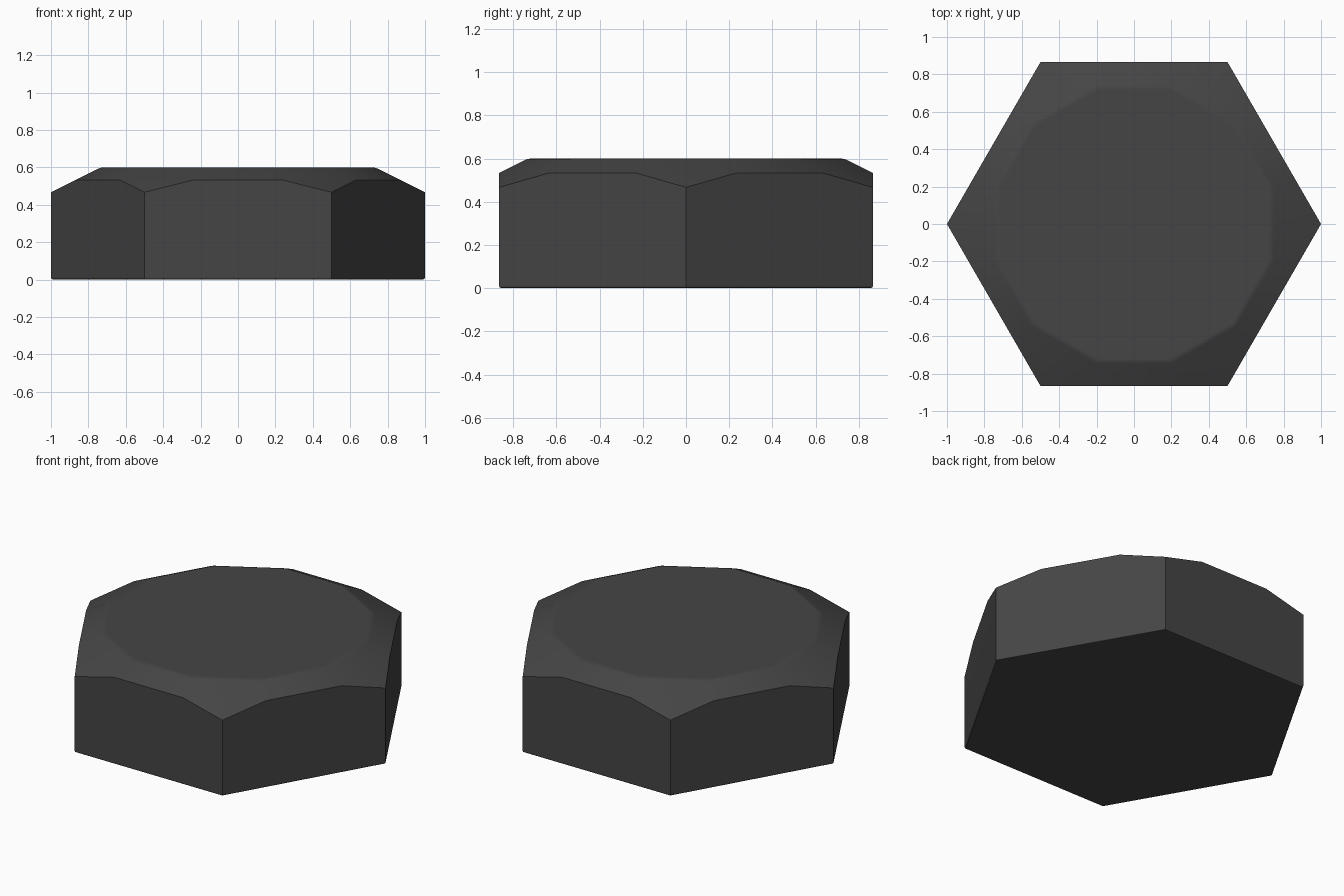
import bpy, bmesh
from math import cos, sin, radians
from mathutils import Vector

if "Cube" in bpy.data.objects:
    bpy.data.objects.remove(bpy.data.objects["Cube"])

HEIGHT, TOP_APOTHEM, SLOPE = 0.6, 0.733, 0.5

# hexagonal prism, corners on the x axis
bm = bmesh.new()
base = bm.faces.new([bm.verts.new((cos(radians(60 * i)), sin(radians(60 * i)), 0))
                     for i in range(6)])
ext = bmesh.ops.extrude_face_region(bm, geom=[base])
bmesh.ops.translate(bm, vec=(0, 0, HEIGHT),
                    verts=[g for g in ext["geom"] if isinstance(g, bmesh.types.BMVert)])
if not any(f.calc_center_median().z < 0.01 for f in bm.faces):
    bmesh.ops.contextual_create(bm, geom=[e for e in bm.edges if e.is_boundary])

# twelve-sided conical chamfer around the top
for i in range(12):
    a = radians(30 * i)
    normal = Vector((cos(a) * SLOPE, sin(a) * SLOPE, 1)).normalized()
    point = Vector((cos(a) * TOP_APOTHEM, sin(a) * TOP_APOTHEM, HEIGHT))
    cut = bmesh.ops.bisect_plane(bm, geom=bm.verts[:] + bm.edges[:] + bm.faces[:],
                                 plane_co=point, plane_no=normal,
                                 clear_outer=True, dist=1e-6)
    rim = [e for e in bm.edges if e.is_boundary]
    if rim:
        bmesh.ops.contextual_create(bm, geom=rim)
bmesh.ops.recalc_face_normals(bm, faces=bm.faces[:])


# slightly eased top and bottom rims
def ease(z, width, segments):
    edges = [e for e in bm.edges if all(abs(v.co.z - z) < 1e-4 for v in e.verts)]
    bmesh.ops.bevel(bm, geom=edges, offset=width, segments=segments,
                    profile=0.5, affect='EDGES')


ease(HEIGHT, 0.015, 2)
ease(0, 0.012, 2)

mesh = bpy.data.meshes.new("hex_bolt_head")
bm.to_mesh(mesh)
bm.free()
head = bpy.data.objects.new("hex_bolt_head", mesh)
bpy.context.collection.objects.link(head)
bpy.context.view_layer.objects.active = head
head.select_set(True)
bpy.ops.object.shade_smooth_by_angle(angle=radians(30))

# keep the large faces flat
weighted = head.modifiers.new("flat_faces", 'WEIGHTED_NORMAL')
weighted.keep_sharp = True

# dark material
dark = bpy.data.materials.new("dark_steel")
dark.diffuse_color = (0.06, 0.06, 0.06, 1)
dark.use_nodes = True
dark.node_tree.nodes["Principled BSDF"].inputs["Base Color"].default_value = dark.diffuse_color
mesh.materials.append(dark)
